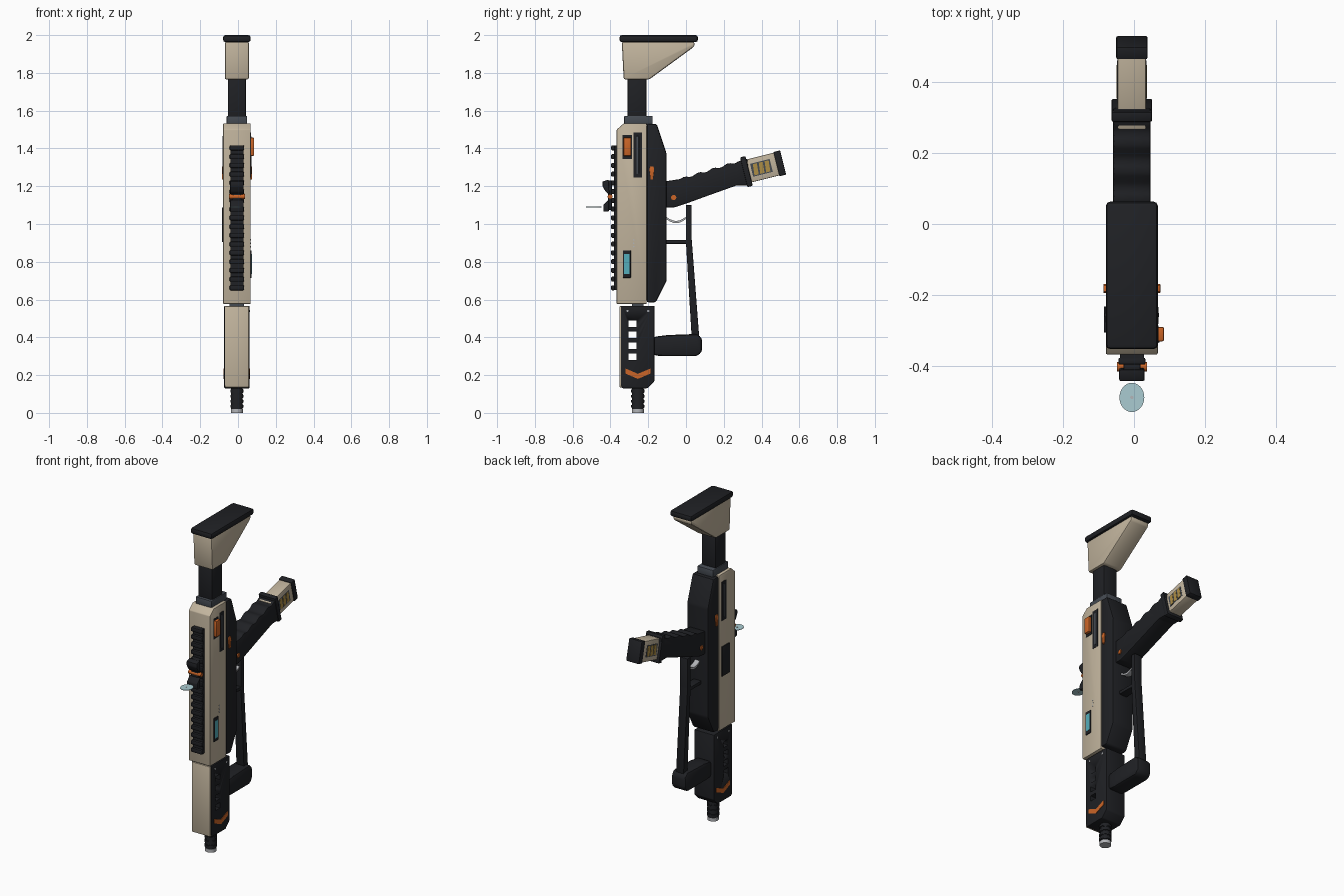
import bpy, bmesh, math
from mathutils import Matrix, Vector

if "Cube" in bpy.data.objects:
    bpy.data.objects.remove(bpy.data.objects["Cube"])

CX = -0.006   # centre line of the body


def material(name, r, g, b):
    m = bpy.data.materials.new(name)
    m.diffuse_color = (r, g, b, 1)
    m.use_nodes = True
    m.node_tree.nodes["Principled BSDF"].inputs["Base Color"].default_value = m.diffuse_color
    return m


CREAM = material("cream", 0.54, 0.46, 0.34)
DARK = material("dark", 0.014, 0.015, 0.018)
STEEL = material("steel", 0.06, 0.07, 0.085)
SILVER = material("silver", 0.45, 0.46, 0.48)
ORANGE = material("orange", 0.60, 0.13, 0.02)
CYAN = material("cyan", 0.09, 0.42, 0.50)
GLASS = material("glass", 0.40, 0.60, 0.64)
GOLD = material("gold", 0.42, 0.27, 0.06)


def finish(name, bm, mat):
    bmesh.ops.recalc_face_normals(bm, faces=bm.faces)
    me = bpy.data.meshes.new(name)
    bm.to_mesh(me)
    bm.free()
    me.materials.append(mat)
    ob = bpy.data.objects.new(name, me)
    bpy.context.collection.objects.link(ob)
    bpy.ops.object.select_all(action='DESELECT')
    ob.select_set(True)
    bpy.context.view_layer.objects.active = ob
    bpy.ops.object.shade_smooth_by_angle(angle=math.radians(32))
    return ob


def prism(name, pts, half, mat, bevel=0.0, x=CX):
    """Side profile in (y, z) given thickness across x."""
    bm = bmesh.new()
    f = bm.faces.new([bm.verts.new((x - half, y, z)) for y, z in pts])
    r = bmesh.ops.extrude_face_region(bm, geom=[f])
    new = [v for v in r["geom"] if isinstance(v, bmesh.types.BMVert)]
    bmesh.ops.translate(bm, verts=new, vec=(2 * half, 0, 0))
    if bevel:
        bmesh.ops.bevel(bm, geom=bm.edges[:], offset=bevel, segments=2,
                        profile=0.5, affect='EDGES', clamp_overlap=True)
    return finish(name, bm, mat)


def rect(y0, y1, z0, z1):
    return [(y0, z0), (y1, z0), (y1, z1), (y0, z1)]


def box(name, y0, y1, z0, z1, half, mat, bevel=0.0, x=CX):
    return prism(name, rect(y0, y1, z0, z1), half, mat, bevel, x)


def cyl(name, r, depth, loc, mat, axis='Z', sides=24, bevel=0.0):
    bm = bmesh.new()
    rot = Matrix.Rotation(math.pi / 2, 4, 'Y') if axis == 'X' else Matrix()
    bmesh.ops.create_cone(bm, cap_ends=True, segments=sides, radius1=r, radius2=r, depth=depth,
                          matrix=Matrix.Translation(Vector(loc)) @ rot)
    if bevel:
        rim = [e for e in bm.edges if any(len(f.verts) > 4 for f in e.link_faces)]
        bmesh.ops.bevel(bm, geom=rim, offset=bevel, segments=2, affect='EDGES')
    return finish(name, bm, mat)


# Shoulder stock
box("butt_pad", -0.352, 0.063, 1.963, 2.0, 0.073, DARK, 0.012)
prism("stock", [(-0.34, 1.965), (0.045, 1.965), (0.045, 1.94), (-0.195, 1.765),
                (-0.33, 1.765)], 0.064, CREAM, 0.010)
box("stock_tube", -0.31, -0.21, 1.55, 1.78, 0.048, DARK, 0.008)
box("stock_collar", -0.327, -0.177, 1.525, 1.572, 0.054, STEEL, 0.004)

# Receiver: cream upper, dark lower
prism("upper_receiver", [(-0.367, 0.577), (-0.208, 0.577), (-0.208, 1.532), (-0.33, 1.532),
                         (-0.367, 1.50)], 0.073, CREAM, 0.004)
prism("lower_receiver", [(-0.208, 0.585), (-0.16, 0.585), (-0.102, 0.70), (-0.102, 1.37),
                         (-0.155, 1.53), (-0.208, 1.53)], 0.073, DARK, 0.010)

# Top rail with teeth
box("rail_base", -0.38, -0.36, 0.65, 1.415, 0.034, DARK)
for i in range(17):
    z = 0.662 + i * 0.0463
    box(f"rail_tooth_{i}", -0.396, -0.376, z - 0.013, z + 0.013, 0.038, DARK, 0.005)

# Sight on the rail
box("sight_base", -0.412, -0.392, 1.075, 1.23, 0.024, DARK, 0.004)
prism("sight_front", [(-0.408, 1.065), (-0.438, 1.065), (-0.438, 1.10), (-0.408, 1.13)],
      0.036, DARK, 0.005)
prism("sight_rear", [(-0.405, 1.155), (-0.425, 1.17), (-0.442, 1.20), (-0.442, 1.225),
                     (-0.41, 1.235)], 0.036, DARK, 0.005)
cyl("sight_knob", 0.013, 0.085, (CX, -0.402, 1.145), ORANGE, 'X', 16)
lens = cyl("sight_lens", 1, 1, (0, 0, 0), GLASS, sides=32)
lens.scale = (0.035, 0.041, 0.003)
lens.location = (CX, -0.488, 1.09)
cyl("lens_dot", 0.005, 0.006, (CX, -0.488, 1.09), SILVER, sides=12)

# Handguard with vents cut through it
guard = prism("handguard", [(-0.338, 0.13), (-0.205, 0.13), (-0.167, 0.168), (-0.167, 0.567),
                            (-0.345, 0.567), (-0.345, 0.15)], 0.067, DARK, 0.005)
for i in range(4):
    z = 0.298 + i * 0.058
    cut = box("vent_cutter", -0.304, -0.262, z - 0.017, z + 0.017, 0.2, DARK)
    cut.hide_render = True
    bpy.context.view_layer.objects.active = guard
    mod = guard.modifiers.new("vent", 'BOOLEAN')
    mod.operation, mod.object, mod.solver = 'DIFFERENCE', cut, 'EXACT'
    bpy.ops.object.modifier_apply(modifier="vent")
    bpy.data.objects.remove(cut)
box("handguard_cover", -0.352, -0.335, 0.135, 0.565, 0.063, CREAM, 0.004)
box("handguard_neck", -0.285, -0.225, 0.55, 0.59, 0.038, STEEL)

# Muzzle
MY = -0.255
cyl("barrel", 0.030, 0.15, (CX, MY, 0.085), DARK)
for i in range(4):
    cyl(f"barrel_ring_{i}", 0.035, 0.020, (CX, MY, 0.035 + i * 0.027), DARK, bevel=0.003)
cyl("muzzle_tip", 0.032, 0.02, (CX, MY, 0.010), SILVER)
cyl("muzzle_bore", 0.018, 0.004, (CX, MY, 0.0025), DARK)

# Foregrip and strut
prism("foregrip", [(-0.175, 0.305), (-0.12, 0.30), (0.06, 0.30), (0.085, 0.325), (0.085, 0.395),
                   (0.06, 0.418), (-0.10, 0.412), (-0.175, 0.402)], 0.05, DARK, 0.016)
prism("strut", [(0.0, 1.10), (0.0, 0.90), (0.03, 0.40), (0.07, 0.40), (0.03, 0.92), (0.03, 1.10)],
      0.026, DARK, 0.003)
box("strut_bridge", -0.11, 0.02, 0.895, 0.915, 0.026, DARK, 0.003)

# Trigger
arc = [(-0.105 + 0.0175 * i, 1.038 - 0.022 * math.sin(math.pi * i / 6)) for i in range(7)]
prism("trigger", arc + [(y, z - 0.012) for y, z in reversed(arc)], 0.016, SILVER)

# Pistol grip with finger waves along the upper edge
wave = [(-0.03 + 0.31 * t / 20, 1.238 + 0.095 * t / 20 + 0.006 * math.sin(t * math.pi / 2.5))
        for t in range(21)]
prism("grip", [(-0.115, 1.225)] + wave + [(0.325, 1.345), (0.335, 1.205), (0.27, 1.205),
      (0.13, 1.155), (0.02, 1.115), (-0.06, 1.088), (-0.115, 1.088)], 0.053, DARK, 0.006)


# Magazine, laid out along the tilted grip axis
def tilt(pts, a=math.radians(14)):
    return [(0.33 + u * math.cos(a) - v * math.sin(a), 1.28 + u * math.sin(a) + v * math.cos(a))
            for u, v in pts]


prism("magazine_well", tilt(rect(-0.025, 0.004, -0.081, 0.081)), 0.057, DARK, 0.005)
prism("magazine", tilt(rect(-0.05, 0.16, -0.062, 0.062)), 0.040, CREAM, 0.004)
prism("magazine_cap", tilt(rect(0.153, 0.19, -0.066, 0.066)), 0.044, DARK, 0.005)
for side, s in (("right", 1), ("left", -1)):
    def plate(name, pts, out, mat, bevel=0.0, depth=0.01):
        """Thin panel whose outer face lies `out` from the centre line."""
        return prism(f"{name}_{side}", pts, depth, mat, bevel, CX + s * (out - depth))

    plate("magazine_window", tilt(rect(0.018, 0.125, -0.035, 0.035)), 0.0412, STEEL)
    for i in range(3):
        u = 0.026 + i * 0.032
        plate(f"cartridge_{i}", tilt([(u, -0.03), (u + 0.023, -0.03), (u + 0.028, 0.03),
                                      (u + 0.006, 0.03)]), 0.043, GOLD)
    # Side slots, levers, pins and chevrons on both sides
    plate("slot", rect(-0.277, -0.233, 1.245, 1.485), 0.0745, DARK)
    plate("slot_rod", rect(-0.262, -0.25, 1.265, 1.465), 0.077, STEEL, 0.002)
    plate("lever", [(-0.187, 1.235), (-0.175, 1.235), (-0.168, 1.29), (-0.172, 1.305),
                    (-0.19, 1.305), (-0.194, 1.29)], 0.080, ORANGE, 0.002)
    cyl(f"grip_pin_{side}", 0.014, 0.02, (CX + s * 0.048, -0.065, 1.14), ORANGE, 'X', 16, 0.002)
    plate("chevron", [(-0.32, 0.235), (-0.255, 0.207), (-0.188, 0.235), (-0.188, 0.208),
                      (-0.255, 0.18), (-0.32, 0.208)], 0.070, ORANGE)
    for y in (-0.31, -0.2):
        cyl(f"guard_screw_{side}", 0.006, 0.01, (CX + s * 0.064, y, 0.54), SILVER, 'X', 12)

# Right side only: charging knob, display and indicator dots
box("knob_frame", -0.335, -0.286, 1.345, 1.47, 0.005, DARK, 0, CX + 0.0695)
box("charging_knob", -0.33, -0.29, 1.36, 1.458, 0.015, ORANGE, 0.005, 0.070)
box("display_frame", -0.334, -0.292, 0.715, 0.86, 0.006, DARK, 0.002, CX + 0.072)
box("display", -0.327, -0.300, 0.735, 0.842, 0.004, CYAN, 0, CX + 0.0755)
for i in range(3):
    cyl(f"indicator_{i}", 0.004, 0.006, (CX + 0.072, -0.277, 0.88 + i * 0.018), SILVER, 'X', 10)

# Left side only: cover plate
box("side_cover", -0.305, -0.232, 0.905, 1.087, 0.006, DARK, 0.002, CX - 0.073)
